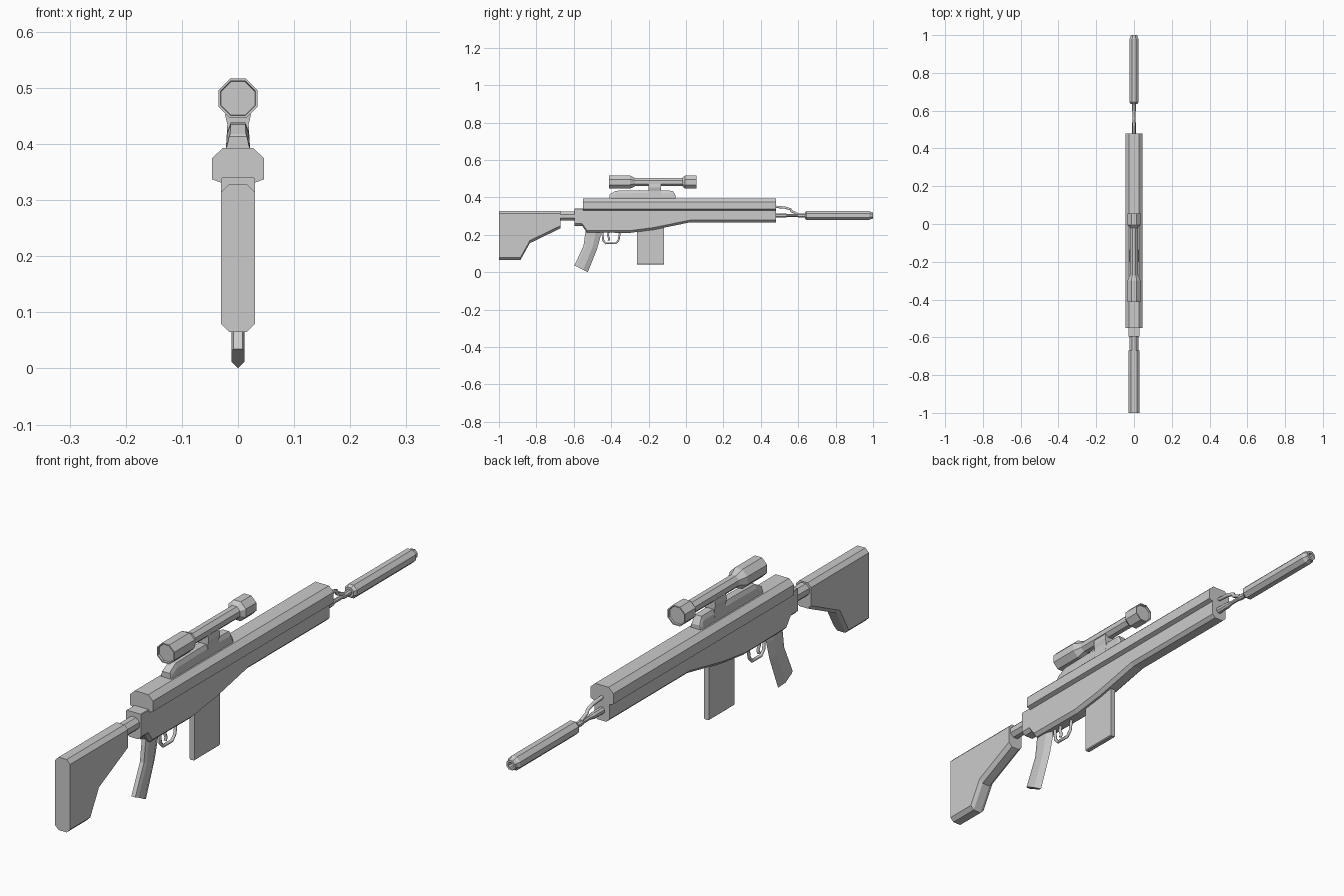
import bpy, bmesh, math

if "Cube" in bpy.data.objects:
    bpy.data.objects.remove(bpy.data.objects["Cube"])


def loft(name, rings):
    """Join matching rings of (x, y, z) points and cap both ends."""
    bm = bmesh.new()
    vs = [[bm.verts.new(p) for p in r] for r in rings]
    n = len(rings[0])
    for a, b in zip(vs, vs[1:]):
        for i in range(n):
            j = (i + 1) % n
            bm.faces.new((a[i], a[j], b[j], b[i]))
    bm.faces.new(vs[0])
    bm.faces.new(vs[-1])
    bmesh.ops.recalc_face_normals(bm, faces=bm.faces)
    me = bpy.data.meshes.new(name)
    bm.to_mesh(me)
    bm.free()
    ob = bpy.data.objects.new(name, me)
    bpy.context.collection.objects.link(ob)
    return ob


def mirror_ring(y, half):
    """Symmetric cross-section from its right half, top to bottom."""
    return [(x, y, z) for x, z in half] + [(-x, y, z) for x, z in reversed(half)]


def chamfered(name, w, top, bottom, sections):
    """Body along y from (y, z_top, z_bottom) with chamfered corners."""
    return loft(name, [mirror_ring(y, [(w - top, t), (w, t - top),
                                       (w, b + bottom), (w - bottom, b)])
                       for y, t, b in sections])


def turned(name, z, profile, sides=8):
    """Faceted body around the y axis from (y, apothem) pairs."""
    rings = []
    for y, r in profile:
        R = r / math.cos(math.pi / sides)
        rings.append([(R * math.cos((i + .5) * math.tau / sides), y,
                       z + R * math.sin((i + .5) * math.tau / sides))
                      for i in range(sides)])
    return loft(name, rings)


def rod(name, points, radius):
    """Thin bent rod in the centre plane through (y, z) points."""
    cu = bpy.data.curves.new(name, 'CURVE')
    cu.dimensions = '3D'
    cu.bevel_depth = radius
    cu.bevel_resolution = 1
    cu.use_fill_caps = True
    sp = cu.splines.new('POLY')
    sp.points.add(len(points) - 1)
    for p, (y, z) in zip(sp.points, points):
        p.co = (0, y, z, 1)
    ob = bpy.data.objects.new(name, cu)
    bpy.context.collection.objects.link(ob)


# Shoulder stock and its connecting tube
chamfered("stock", .03, .014, .014, [(-1, .328, .065), (-.885, .065 + .263, .065),
                                    (-.835, .328, .155), (-.67, .328, .235)])
turned("stock_tube", .3, [(-.69, .023), (-.58, .023)])

# Lower receiver, tapering into the fore-end
chamfered("lower_receiver", .03, .002, .012, [
    (-.595, .34, .247), (-.555, .34, .247), (-.53, .34, .212), (-.30, .34, .21),
    (-.17, .34, .227), (.02, .34, .266), (.48, .34, .266)])

# Upper receiver
upper = [(.027, .393), (.046, .375), (.046, .337), (.03, .331)]
loft("upper_receiver", [mirror_ring(y, upper) for y in (-.55, .48)])

# Scope rail, mount and scope
loft("scope_rail", [mirror_ring(y, [(w, t), (.019, t - .015), (.022, .39)])
                    for y, t, w in [(-.41, .413, .016), (-.405, .418, .014),
                                    (-.375, .435, .013), (-.25, .438, .013),
                                    (-.07, .435, .013), (-.055, .408, .016)]])
loft("scope_mount", [mirror_ring(y, [(.018, .48), (.023, .452), (.019, .435), (.021, .4)])
                     for y in (-.2, -.135)])
turned("scope", .4815, [(-.405, .03), (-.413, .031), (-.413, .035), (-.3, .035),
                        (-.272, .022), (-.02, .022), (-.005, .035), (.055, .035),
                        (.055, .031), (.048, .03)])

# Barrel, gas tube and muzzle tube
turned("barrel", .303, [(.46, .012), (.53, .011), (.55, .007), (.59, .007),
                        (.6, .01), (.66, .01)])
rod("gas_tube", [(.46, .351), (.53, .345), (.56, .336), (.565, .325), (.6, .31)], .007)
turned("muzzle_tube", .303, [(.635, .017), (.645, .024), (.98, .024), (.988, .019),
                             (1, .017), (1, .01), (.97, .01)])

# Magazine
chamfered("magazine", .01, .003, .003, [(-.262, .25, .04), (-.118, .25, .04)])

# Pistol grip with a wedge-shaped front edge
W, T = .012, .65
grip = []
for (by, bz), (fy, fz) in [((-.535, .23), (-.455, .225)), ((-.54, .2), (-.457, .19)),
                           ((-.548, .14), (-.475, .125)), ((-.597, .035), (-.525, 0))]:
    my, mz = by + T * (fy - by), bz + T * (fz - bz)
    grip.append([(-.008, by, bz), (.008, by, bz), (W, by + .012, bz - .004),
                 (W, my, mz), (0, fy, fz), (-W, my, mz), (-W, by + .012, bz - .004)])
loft("pistol_grip", grip)

# Trigger guard and trigger
rod("trigger_guard", [(-.447, .215), (-.443, .17), (-.428, .154), (-.376, .154),
                      (-.36, .172), (-.353, .215)], .006)
rod("trigger", [(-.412, .22), (-.418, .195), (-.41, .18), (-.415, .168)], .006)
